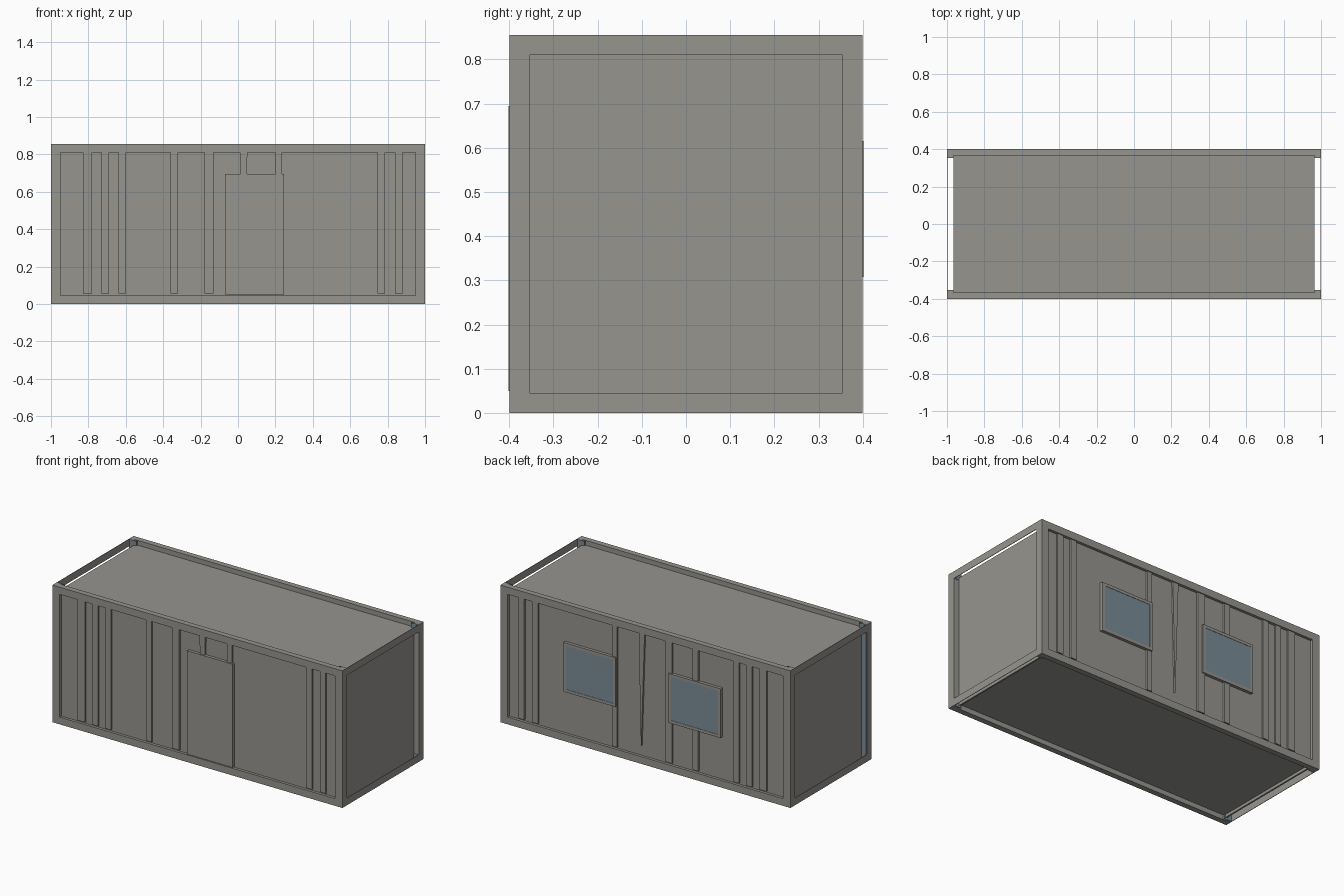
import bpy
import bmesh

cube = bpy.data.objects.get("Cube")
if cube:
    bpy.data.objects.remove(cube, do_unlink=True)


def material(name, color):
    m = bpy.data.materials.new(name)
    m.use_nodes = True
    m.diffuse_color = (*color, 1)
    m.node_tree.nodes["Principled BSDF"].inputs["Base Color"].default_value = (*color, 1)
    return m


GREY = material("warm grey paint", (0.305, 0.298, 0.275))
BLUE = material("blue grey glass", (0.195, 0.26, 0.31))

# Overall half sizes, the inner body, and the planes of the long walls
X, Y, TOP = 1.0, 0.4, 0.855
BODY_X, BODY_Y = 0.965, 0.365
WALL_Y, RIB_Y = 0.383, 0.394
FLOOR, ROOF = 0.03, 0.825
RAIL_LOW, RAIL_HIGH = 0.045, 0.81


def prism(bm, xs, ys, zs, foot=None):
    """Add a box; foot gives the x range of its lower edge if it tapers."""
    for v in bmesh.ops.create_cube(bm, size=1)["verts"]:
        low = v.co.z < 0
        v.co.x = (foot if foot and low else xs)[v.co.x > 0]
        v.co.y = ys[v.co.y > 0]
        v.co.z = zs[not low]


def add(name, boxes, mat, flip_x=False, flip_y=False):
    """Make one object out of boxes, optionally mirrored across x or y."""
    bm = bmesh.new()
    for box in boxes:
        prism(bm, *box)
    for v in bm.verts:
        v.co.x *= -1 if flip_x else 1
        v.co.y *= -1 if flip_y else 1
    bmesh.ops.recalc_face_normals(bm, faces=bm.faces)
    mesh = bpy.data.meshes.new(name)
    bm.to_mesh(mesh)
    bm.free()
    mesh.materials.append(mat)
    obj = bpy.data.objects.new(name, mesh)
    bpy.context.collection.objects.link(obj)


# Inner body with roof, floor and end walls
add("body", [((-BODY_X, BODY_X), (-BODY_Y, BODY_Y), (FLOOR, ROOF))], GREY)

# Vertical wall ribs, almost level with the frame
RIBS = [(-0.83, -0.78), (-0.73, -0.69), (-0.64, -0.60), (-0.36, -0.32),
        (-0.18, -0.13), (0.20, 0.235), (0.745, 0.785), (0.84, 0.88)]

for side, front in (("front", True), ("back", False)):
    # Rails, recessed wall and ribs of each long side
    depth = (BODY_Y, Y)
    add(side + "_bottom_rail", [((-0.95, 0.95), depth, (0, RAIL_LOW))], GREY, flip_y=front)
    add(side + "_top_rail", [((-0.95, 0.95), depth, (RAIL_HIGH, TOP))], GREY, flip_y=front)
    add(side + "_wall", [((-0.95, 0.95), (BODY_Y, WALL_Y), (RAIL_LOW, RAIL_HIGH))],
        GREY, flip_y=front)
    rib_depth = (WALL_Y - 0.005, RIB_Y)
    ribs = [(xs, rib_depth, (0.055, RAIL_HIGH)) for xs in RIBS]
    # The middle rib narrows to a point
    ribs.append(((0.01, 0.05), rib_depth, (0.11, RAIL_HIGH), (0.033, 0.035)))
    add(side + "_wall_ribs", ribs, GREY, flip_y=front)

    for end, right in (("left", False), ("right", True)):
        # Corner post, with an L-shaped section
        post = [((0.95, X), (BODY_Y, Y), (0, TOP)),
                ((BODY_X, X), (0.354, BODY_Y), (0, TOP))]
        add(f"{side}_{end}_post", post, GREY, right, front)
        # Blue lining on the inside of the post ends
        lining = []
        for z in ((0.001, RAIL_LOW), (RAIL_HIGH, TOP - 0.001)):
            lining.append(((0.95, 0.996), (0.352, 0.354), z))
            lining.append(((0.948, 0.95), (0.352, BODY_Y), z))
        if front and right:
            lining.append(((BODY_X, 0.996), (0.352, 0.354), (RAIL_LOW, RAIL_HIGH)))
        add(f"{side}_{end}_post_lining", lining, BLUE, right, front)

# Thin rails closing the frame at both ends, and a skirt under each end wall
for end, right in (("left", False), ("right", True)):
    rails = [((0.997, X), (-0.354, 0.354), z) for z in ((0, RAIL_LOW), (RAIL_HIGH, TOP))]
    add(end + "_end_rails", rails, GREY, flip_x=right)
    add(end + "_end_skirt", [((0.955, BODY_X), (-0.354, 0.354), (0.012, FLOOR))],
        GREY, flip_x=right)

# Door on the front
add("door", [((-0.07, 0.245), (WALL_Y - 0.005, Y + 0.002), (0.05, 0.695))], GREY, flip_y=True)

# Two framed windows on the back
for name, x0, x1 in (("left", 0.205, 0.565), ("right", -0.52, -0.16)):
    z0, z1, w = 0.308, 0.615, 0.018
    ys = (WALL_Y - 0.005, Y + 0.002)
    frame = [((x0, x0 + w), ys, (z0, z1)), ((x1 - w, x1), ys, (z0, z1)),
             ((x0 + w, x1 - w), ys, (z0, z0 + w)), ((x0 + w, x1 - w), ys, (z1 - w, z1))]
    add(name + "_window_frame", frame, GREY)
    add(name + "_window_glass",
        [((x0 + w, x1 - w), (WALL_Y - 0.005, Y), (z0 + w, z1 - w))], BLUE)
